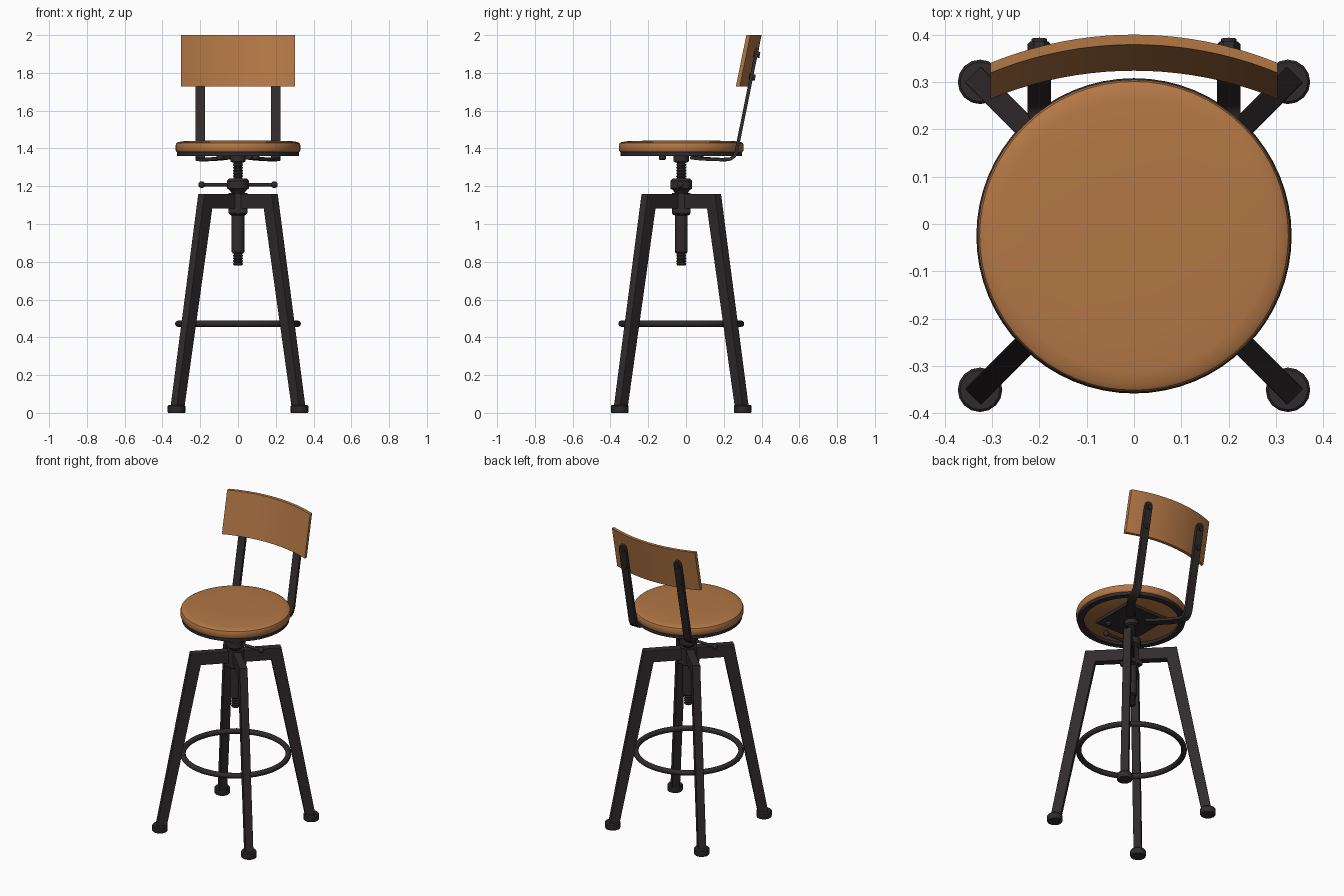
import bpy, bmesh, math
from mathutils import Vector, Matrix

if "Cube" in bpy.data.objects:
    bpy.data.objects.remove(bpy.data.objects["Cube"])

CY = -0.025  # y of the central axis


def material(name, rgb):
    m = bpy.data.materials.new(name)
    m.diffuse_color = (*rgb, 1)
    m.use_nodes = True
    m.node_tree.nodes["Principled BSDF"].inputs["Base Color"].default_value = m.diffuse_color
    return m


WOOD = material("warm wood", (0.45, 0.185, 0.06))
METAL = material("dark iron", (0.03, 0.024, 0.025))


def finish(name, bm, mat, smooth=True, bevel=0):
    bmesh.ops.recalc_face_normals(bm, faces=bm.faces)
    me = bpy.data.meshes.new(name)
    bm.to_mesh(me)
    bm.free()
    me.materials.append(mat)
    ob = bpy.data.objects.new(name, me)
    bpy.context.collection.objects.link(ob)
    if bevel:
        mod = ob.modifiers.new("edge", 'BEVEL')
        mod.width, mod.segments = bevel, 2
    if smooth:
        bpy.ops.object.select_all(action='DESELECT')
        ob.select_set(True)
        bpy.context.view_layer.objects.active = ob
        bpy.ops.object.shade_smooth_by_angle(angle=math.radians(35))
    return ob


def lathe(name, profile, mat, center=(0, CY), sides=32, closed=False, smooth=True):
    """Spin (radius, z) points around a vertical axis; open profiles get capped."""
    bm = bmesh.new()
    rings = []
    for r, z in profile:
        rings.append([bm.verts.new((center[0] + r * math.cos(2 * math.pi * i / sides),
                                    center[1] + r * math.sin(2 * math.pi * i / sides), z))
                      for i in range(sides)])
    n = len(rings)
    for k in range(n if closed else n - 1):
        a, b = rings[k], rings[(k + 1) % n]
        for i in range(sides):
            j = (i + 1) % sides
            bm.faces.new((a[i], a[j], b[j], b[i]))
    if not closed:
        bm.faces.new(rings[0])
        bm.faces.new(rings[-1])
    return finish(name, bm, mat, smooth)


def rod(name, a, b, r, mat=METAL, sides=12):
    """Cylinder between two points."""
    a, b = Vector(a), Vector(b)
    d = b - a
    mtx = Matrix.Translation((a + b) / 2) @ d.to_track_quat('Z', 'Y').to_matrix().to_4x4()
    bm = bmesh.new()
    bmesh.ops.create_cone(bm, cap_ends=True, segments=sides, radius1=r, radius2=r,
                          depth=d.length, matrix=mtx)
    return finish(name, bm, mat)


def box(name, center, size, mat=METAL, bevel=0):
    bm = bmesh.new()
    bmesh.ops.create_cube(bm, size=1, matrix=Matrix.Translation(center) @ Matrix.Diagonal((*size, 1)))
    return finish(name, bm, mat, False, bevel)


# Seat: rounded wooden disc with an iron hoop and a square plate underneath
lathe("seat", [(0.318, 1.378), (0.326, 1.383), (0.33, 1.39), (0.33, 1.418), (0.326, 1.428),
               (0.316, 1.434), (0.29, 1.438), (0.2, 1.441), (0.08, 1.442)], WOOD, sides=64)
lathe("seat_hoop", [(0.285, 1.36), (0.322, 1.36), (0.322, 1.382), (0.285, 1.382)],
      METAL, sides=64, closed=True)
box("seat_plate", (0, CY, 1.369), (0.3, 0.3, 0.02))
for sx in (-1, 1):
    for sy in (-1, 1):
        x, y = 0.095 * sx, CY + 0.1 * sy
        lathe("plate_bolt", [(0.012, 1.338), (0.018, 1.344), (0.018, 1.362)], METAL, (x, y), 12)

# Height screw with thread, sleeve, nut and neck
thread = [(0.02, 0.78)]
for k in range(38):
    z = 0.788 + k * 0.015
    thread += [(0.027, z), (0.022, z + 0.0075)]
lathe("height_screw", thread, METAL, sides=20)
lathe("screw_sleeve", [(0.028, 0.845), (0.034, 0.852), (0.034, 1.045), (0.045, 1.05),
                       (0.05, 1.06), (0.05, 1.165)], METAL)
lathe("seat_neck", [(0.03, 1.325), (0.04, 1.332), (0.04, 1.362)], METAL)
lathe("nut", [(0.035, 1.165), (0.045, 1.18), (0.058, 1.188), (0.058, 1.228),
              (0.046, 1.24)], METAL, sides=12)
box("frame_hub", (0, CY, 1.105), (0.1, 0.1, 0.105), bevel=0.008)

# Turning handle with ball ends
rod("turning_handle", (-0.19, CY - 0.005, 1.208), (0.19, CY - 0.005, 1.208), 0.009)
for sx in (-1, 1):
    bm = bmesh.new()
    bmesh.ops.create_uvsphere(bm, u_segments=16, v_segments=10, radius=0.018,
                              matrix=Matrix.Translation((0.192 * sx, CY - 0.005, 1.208)))
    finish("handle_ball", bm, METAL)

# Four legs, each with its top arm, set on the diagonals, plus round feet
LEG = [(0.0, 1.16), (0.275, 1.16), (0.485, 0.02), (0.425, 0.02), (0.215, 1.082), (0.0, 1.082)]
for k in range(4):
    ang = math.pi / 4 + k * math.pi / 2
    u = Vector((math.cos(ang), math.sin(ang), 0))
    v = Vector((-u.y, u.x, 0))
    bm = bmesh.new()
    sides = [[bm.verts.new(Vector((0, CY, z)) + u * r + v * s) for r, z in LEG]
             for s in (-0.024, 0.024)]
    for s in sides:
        bm.faces.new(s)
    for i in range(6):
        j = (i + 1) % 6
        bm.faces.new((sides[0][i], sides[0][j], sides[1][j], sides[1][i]))
    finish("leg", bm, METAL, False, 0.003)
    lathe("foot", [(0.044, 0), (0.047, 0.005), (0.047, 0.036), (0.042, 0.042)],
          METAL, (u.x * 0.46, CY + u.y * 0.46), 16)

# Foot ring
lathe("foot_ring", [(0.316 + 0.017 * math.cos(a * math.pi / 6), 0.472 + 0.017 * math.sin(a * math.pi / 6))
                    for a in range(12)], METAL, sides=64, closed=True)

# Curved, tilted backrest
W, R, T = 0.303, 0.8, 0.021
SLOPE = 0.055 / 0.27


def back_y(x, z):
    """Rear surface of the backrest."""
    return 0.4 - (R - math.sqrt(R * R - x * x)) - (2.0 - z) * SLOPE


bm = bmesh.new()
N = 20
rows = []
for i in range(N + 1):
    x = -W + 2 * W * i / N
    rows.append([bm.verts.new((x, back_y(x, z) - t, z))
                 for z, t in ((1.729, 0), (2.0, 0), (2.0, T), (1.729, T))])
for a, b in zip(rows, rows[1:]):
    for i in range(4):
        j = (i + 1) % 4
        bm.faces.new((a[i], a[j], b[j], b[i]))
bm.faces.new(rows[0])
bm.faces.new(rows[-1])
finish("backrest", bm, WOOD)

# Bent flat supports from the seat plate up behind the backrest
for sx in (-1, 1):
    path = [(0.055, 0.04, 1.352), (0.09, 0.075, 1.347), (0.15, 0.15, 1.342), (0.185, 0.2, 1.341),
            (0.2, 0.235, 1.344), (0.2, 0.255, 1.358), (0.2, 0.267, 1.385),
            (0.2, 0.371, 1.9), (0.2, 0.376, 1.922), (0.2, 0.378, 1.932)]
    pts = [Vector((x * sx, y, z)) for x, y, z in path]
    halves = [0.025] * 8 + [0.02, 0.011]
    bm = bmesh.new()
    rings = []
    for i, p in enumerate(pts):
        d = (pts[min(i + 1, len(pts) - 1)] - pts[max(i - 1, 0)]).normalized()
        flat = Vector((d.x, d.y, 0)).normalized() if i < 4 else Vector((0, 1, 0))
        side = Vector((flat.y, -flat.x, 0))
        nor = side.cross(d).normalized()
        rings.append([bm.verts.new(p + side * halves[i] * a + nor * 0.009 * b)
                      for a, b in ((-1, -1), (1, -1), (1, 1), (-1, 1))])
    for a, b in zip(rings, rings[1:]):
        for i in range(4):
            j = (i + 1) % 4
            bm.faces.new((a[i], a[j], b[j], b[i]))
    bm.faces.new(rings[0])
    bm.faces.new(rings[-1])
    finish("back_support", bm, METAL)
    # Bolts holding the backrest
    for z in (1.78, 1.9):
        y = 0.371 - (1.9 - z) * 0.202
        rod("back_bolt", (0.2 * sx, y - 0.012, z), (0.2 * sx, y + 0.02, z - 0.005), 0.016)
